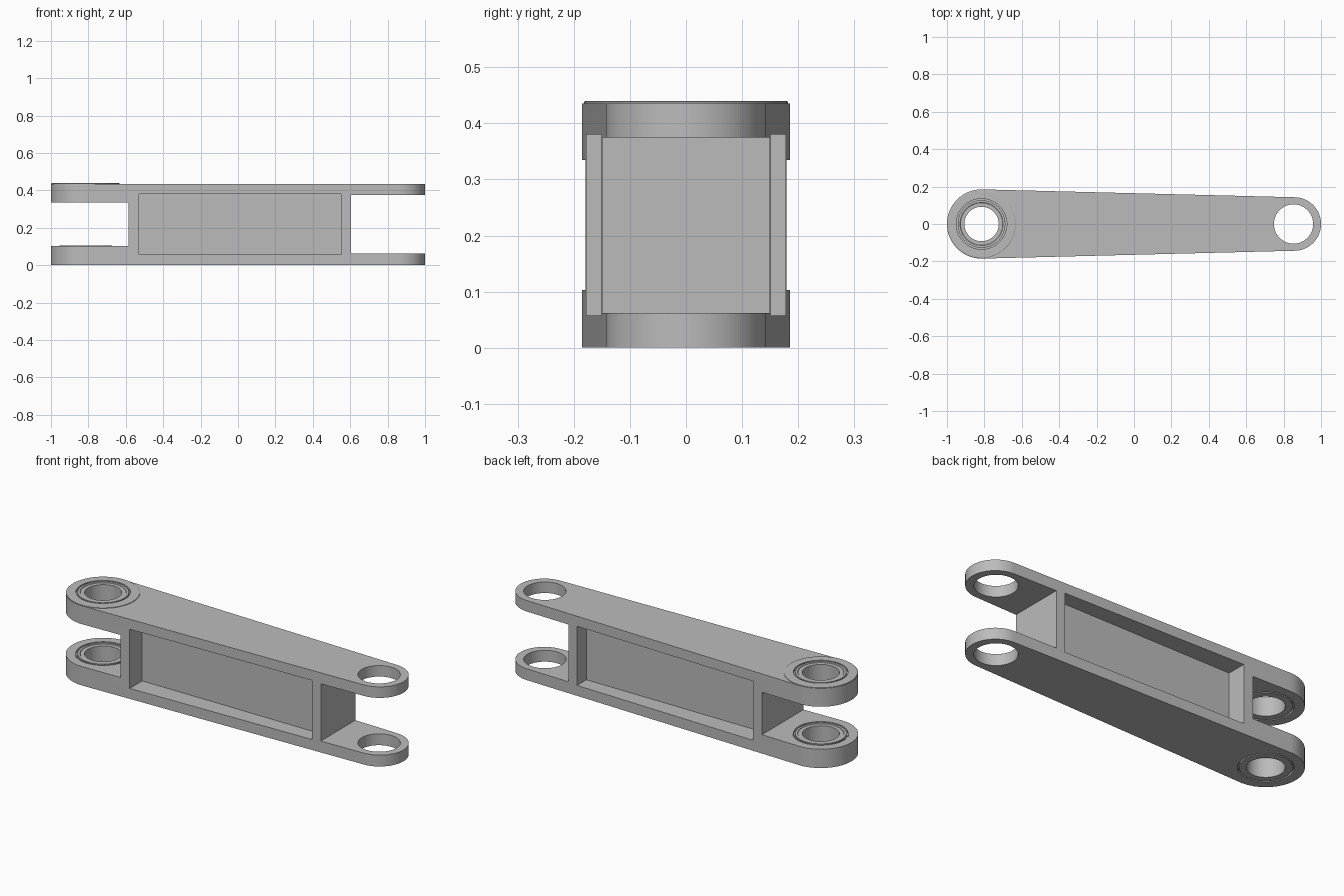
import bpy, bmesh
from math import sin, cos, pi, asin
from mathutils import Vector

old = bpy.data.objects.get("Cube")
if old:
    bpy.data.objects.remove(old, do_unlink=True)

HEIGHT = 0.435
BIG_X, BIG_R = -0.815, 0.185
SMALL_X, SMALL_R = 0.857, 0.143

grey = bpy.data.materials.new("plain_grey")
grey.use_nodes = True
colour = (0.5, 0.5, 0.5, 1)
grey.diffuse_color = colour
grey.node_tree.nodes["Principled BSDF"].inputs["Base Color"].default_value = colour


def finish(name, bm):
    bmesh.ops.recalc_face_normals(bm, faces=bm.faces)
    mesh = bpy.data.meshes.new(name)
    bm.to_mesh(mesh)
    bm.free()
    obj = bpy.data.objects.new(name, mesh)
    bpy.context.collection.objects.link(obj)
    mesh.materials.append(grey)
    return obj


def prism(name, outline, z0, z1):
    bm = bmesh.new()
    face = bm.faces.new([bm.verts.new((x, y, z0)) for x, y in outline])
    top = bmesh.ops.extrude_face_region(bm, geom=[face])["geom"]
    verts = [v for v in top if isinstance(v, bmesh.types.BMVert)]
    bmesh.ops.translate(bm, verts=verts, vec=(0, 0, z1 - z0))
    return finish(name, bm)


def arc(cx, r, a0, a1, n):
    return [(cx + r * cos(a0 + (a1 - a0) * i / n), r * sin(a0 + (a1 - a0) * i / n))
            for i in range(n + 1)]


def box(name, x0, x1, y0, y1, z0, z1):
    return prism(name, [(x0, y0), (x1, y0), (x1, y1), (x0, y1)], z0, z1)


def lathe(name, profile, cx, steps=96):
    bm = bmesh.new()
    rings = [[bm.verts.new((cx + r * cos(2 * pi * i / steps), r * sin(2 * pi * i / steps), z))
              for i in range(steps)] for r, z in profile]
    for a, b in zip(rings, rings[1:] + rings[:1]):
        for i in range(steps):
            j = (i + 1) % steps
            bm.faces.new((a[i], a[j], b[j], b[i]))
    return finish(name, bm)


def smooth(obj):
    bpy.ops.object.select_all(action='DESELECT')
    obj.select_set(True)
    bpy.context.view_layer.objects.active = obj
    bpy.ops.object.shade_smooth_by_angle(angle=0.5)


# Tapered arm: two round ends joined by tangent sides
tilt = asin((BIG_R - SMALL_R) / (SMALL_X - BIG_X))
tangent = pi / 2 - tilt
outline = (arc(SMALL_X, SMALL_R, -tangent, tangent, 48)
           + arc(BIG_X, BIG_R, tangent, 2 * pi - tangent, 48))
arm = prism("arm", outline, 0, HEIGHT)

# Fork gaps, side pockets and pin holes
cutters = [
    box("wide_fork_gap", -1.2, -0.585, -0.3, 0.3, 0.103, 0.335),
    box("narrow_fork_gap", 0.605, 1.2, -0.3, 0.3, 0.062, 0.375),
    prism("wide_hole", arc(BIG_X, 0.14, 0, 2 * pi * 95 / 96, 95), -0.1, 0.6),
    prism("narrow_hole", arc(0.853, 0.105, 0, 2 * pi * 63 / 64, 63), -0.1, 0.6),
]
for label, side in (("front", -1), ("back", 1)):
    y0, y1 = sorted((side * 0.07, side * 0.3))
    cutters.append(box(label + "_pocket", -0.53, 0.553, y0, y1, 0.057, 0.38))

for cutter in cutters:
    mod = arm.modifiers.new(cutter.name, 'BOOLEAN')
    mod.operation = 'DIFFERENCE'
    mod.solver = 'EXACT'
    mod.object = cutter
bpy.context.view_layer.update()
evaluated = arm.evaluated_get(bpy.context.evaluated_depsgraph_get())
cut_mesh = bpy.data.meshes.new_from_object(evaluated)
arm.modifiers.clear()
arm.data = cut_mesh
for cutter in cutters:
    bpy.data.objects.remove(cutter, do_unlink=True)
smooth(arm)


# Bearing rings, each with a thin groove on both faces
def bearing(name, z0, z1, flange):
    groove = 0.012
    profile = [(0.092, z0), (0.127, z0), (0.127, z0 + groove), (0.135, z0 + groove),
               (0.135, z0), (0.14, z0)]
    if flange:
        profile += [(0.14, HEIGHT), (0.182, HEIGHT), (0.182, z1 - 0.002), (0.179, z1)]
    else:
        profile += [(0.14, z1)]
    profile += [(0.135, z1), (0.135, z1 - groove), (0.127, z1 - groove), (0.127, z1),
                (0.115, z1), (0.113, z1 - 0.003), (0.092, z1 - 0.003)]
    smooth(lathe(name, profile, BIG_X))


bearing("lower_bearing", 0.0, 0.105, False)
bearing("upper_bearing", 0.335, 0.44, True)
